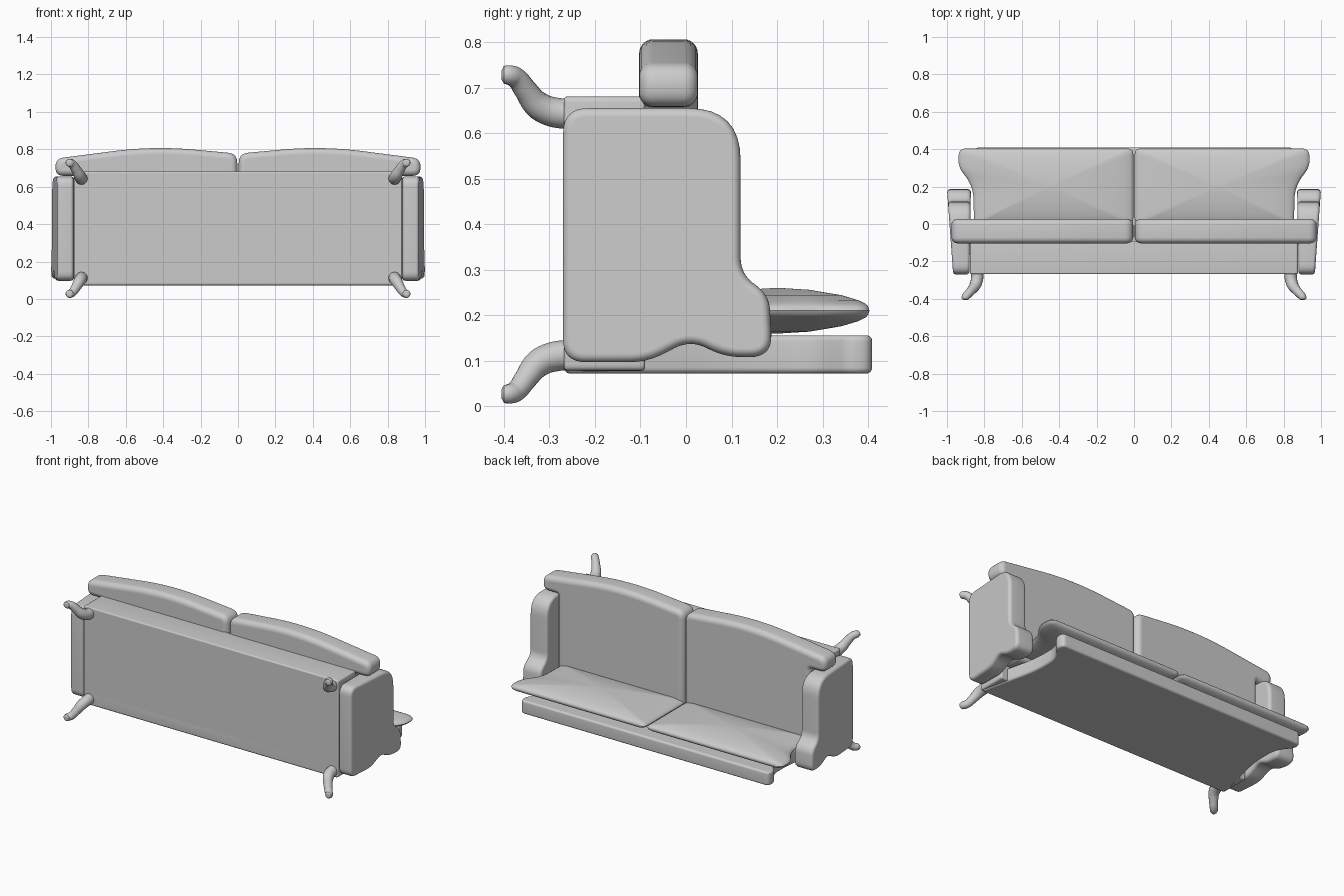
import bpy, bmesh, math
from mathutils import Vector

cube = bpy.data.objects.get("Cube")
if cube:
    bpy.data.objects.remove(cube, do_unlink=True)

fabric = bpy.data.materials.new("grey fabric")
fabric.use_nodes = True
GREY = (0.6, 0.6, 0.6, 1)
fabric.diffuse_color = GREY
fabric.node_tree.nodes["Principled BSDF"].inputs["Base Color"].default_value = GREY


def rounded(corners, steps=8):
    """Closed outline from corners (a, b, cut), each corner rounded off."""
    out = []
    n = len(corners)
    for i, (a, b, cut) in enumerate(corners):
        p = Vector((a, b))
        sides = [Vector(corners[k][:2]) - p for k in (i - 1, (i + 1) % n)]
        cut = min([cut] + [side.length * .48 for side in sides])
        start, end = [p + side.normalized() * cut for side in sides]
        for s in range(steps + 1):
            t = s / steps
            out.append(start * (1 - t) ** 2 + p * 2 * t * (1 - t) + end * t * t)
    return out


def inset(pts, amount):
    """Move an outline inward by the given amount."""
    n = len(pts)
    area = sum(pts[i - 1].cross(pts[i]) for i in range(n))
    turn = 1 if area > 0 else -1
    out = []
    for i in range(n):
        before = (pts[i] - pts[i - 1]).normalized()
        after = (pts[(i + 1) % n] - pts[i]).normalized()
        along = (before + after).normalized()
        out.append(pts[i] + Vector((-along.y, along.x)) * amount * turn)
    return out


def cushion_rings(pts, low, high, radius, steps=6):
    """Outlines through a slab whose two rims are rounded."""
    rim = [(radius + .001, 0)]
    for s in range(steps + 1):
        a = s / steps * math.pi / 2
        rim.append((radius * (1 - math.sin(a)), radius * (1 - math.cos(a))))
    return ([(inset(pts, i), low + d) for i, d in rim]
            + [(inset(pts, i), high - d) for i, d in reversed(rim)])


def finish(bm, name, mirror=None):
    """Turn a bmesh into a smooth shaded object, mirrored if asked."""
    bmesh.ops.recalc_face_normals(bm, faces=bm.faces)
    mesh = bpy.data.meshes.new(name)
    bm.to_mesh(mesh)
    bm.free()
    mesh.materials.append(fabric)
    obj = bpy.data.objects.new(name, mesh)
    bpy.context.collection.objects.link(obj)
    bpy.ops.object.select_all(action='DESELECT')
    obj.select_set(True)
    bpy.context.view_layer.objects.active = obj
    bpy.ops.object.shade_smooth_by_angle(angle=math.radians(40))
    if mirror:
        mod = obj.modifiers.new("mirror", 'MIRROR')
        mod.use_axis = mirror
        mod.use_mirror_merge = False
    return obj


def loft(rings, place):
    """Skin between outlines; place maps (a, b, ring depth) to a point."""
    bm = bmesh.new()
    loops = [[bm.verts.new(place(p.x, p.y, d)) for p in pts] for pts, d in rings]
    n = len(loops[0])
    for low, high in zip(loops, loops[1:]):
        for i in range(n):
            j = (i + 1) % n
            bm.faces.new((low[i], low[j], high[j], high[i]))
    bm.faces.new(loops[0])
    bm.faces.new(loops[-1])
    return bm


def facing_front(a, b, d):
    return (a, d, b)


def facing_up(a, b, d):
    return (a, b, d)


BOTH_SIDES = (True, False, False)

# Seat base
base = rounded([(-.877, .078, .014), (.877, .078, .014),
                (.877, .681, .014), (-.877, .681, .014)], 4)
finish(loft(cushion_rings(base, -.268, -.09, .008), facing_front), "seat_base")

# Back panel, flaring at its free edge
half = [(.875, -.268, .03), (.79, .1, .12), (.79, .27, .07),
        (.86, .36, .03), (.85, .409, .03)]
panel = rounded(half + [(-a, b, r) for a, b, r in reversed(half)])
finish(loft(cushion_rings(panel, .072, .156, .013), facing_up), "back_panel")

# Arms, thicker toward the scrolled edge
arm = rounded([(-.27, .655, .055), (.12, .655, .115), (.12, .29, .05),
               (.183, .245, .035), (.19, .108, .06), (.085, .108, .04),
               (.01, .146, .04), (-.085, .097, .04), (-.27, .097, .05)])


def arm_point(y, z, d):
    """Spread the arm's depth (0 to 0.1) between its slanted sides."""
    grow = (y + .27) / .46
    inner = .88 - .008 * grow
    outer = .967 + .033 * grow
    return (inner + (outer - inner) * d * 10, y, z)


finish(loft(cushion_rings(arm, 0, .1, .018), arm_point), "arms", BOTH_SIDES)

# Seat cushions, overhanging the arms and gently crowned
seat = rounded([(.004, .16, .05), (.004, .777, .05), (.45, .818, .3),
                (.976, .75, .07), (.976, .658, .045), (.87, .658, .01), (.87, .16, .05)])
finish(loft(cushion_rings(seat, -.103, .026, .031), facing_front),
       "seat_cushions", BOTH_SIDES)

# Back cushions, thin rim swelling to a ridge in the middle
pillow = rounded([(.004, 0, .03), (.855, 0, .02), (.86, .2, .09),
                  (.942, .31, .05), (.935, .403, .035), (.004, .403, .03)])
middle = Vector((.45, .2))
swell = [(.03, .05), (.35, .046), (.7, .034), (.88, .023), (.96, .015), (.99, .008), (1, 0)]
levels = [(s, -h) for s, h in swell] + [(s, h) for s, h in swell[-2::-1]]
rings = [([middle + (p - middle) * s for p in pillow], .21 + h) for s, h in levels]
finish(loft(rings, facing_up), "back_cushions", BOTH_SIDES)

# Legs: S-curved tapering tubes, mirrored to all four corners
MID = .3775
path = [(.838, -.24, .644, .033), (.838, -.285, .645, .033), (.848, -.325, .661, .031),
        (.867, -.352, .694, .026), (.887, -.374, .722, .023), (.9, -.39, .728, .022),
        (.901, -.4, .728, .02), (.901, -.405, .728, .011)]
curve = bpy.data.curves.new("leg_path", 'CURVE')
curve.dimensions = '3D'
curve.bevel_depth = 1
curve.bevel_resolution = 4
curve.use_fill_caps = True
spline = curve.splines.new('BEZIER')
spline.bezier_points.add(len(path) - 1)
for point, (x, y, z, r) in zip(spline.bezier_points, path):
    point.co = (x, y, z - MID)
    point.radius = r
    point.handle_left_type = point.handle_right_type = 'AUTO'
spline.resolution_u = 5
helper = bpy.data.objects.new("leg_path", curve)
bpy.context.collection.objects.link(helper)
bpy.context.view_layer.update()
bm = bmesh.new()
bm.from_mesh(helper.to_mesh())
helper.to_mesh_clear()
bpy.data.objects.remove(helper, do_unlink=True)
legs = finish(bm, "legs", (True, False, True))
legs.location.z = MID
